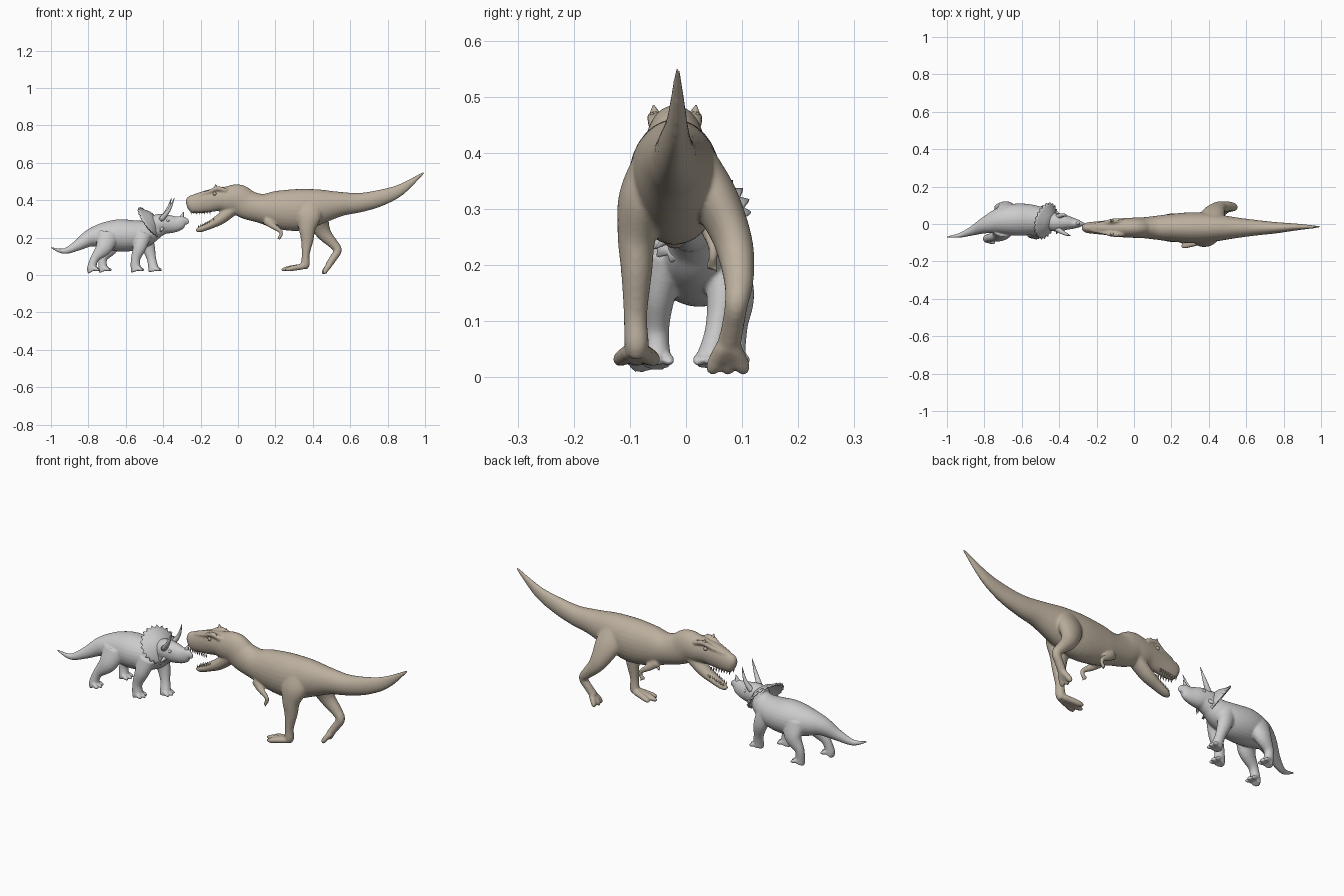
import bpy, bmesh, math
from mathutils import Vector

TAN = bpy.data.materials.new("tan_hide")
TAN.diffuse_color = (0.50, 0.43, 0.34, 1)


def tube(bm, pts, n=20, steps=5):
    """Closed loft; each point is x, y, z, sideways radius, other radius."""
    P = [Vector(p) for p in pts]
    S = []
    for i in range(len(P) - 1):
        a, b, c, d = P[max(i - 1, 0)], P[i], P[i + 1], P[min(i + 2, len(P) - 1)]
        for k in range(steps):
            t = k / steps
            S.append(b + 0.5 * t * ((c - a) + t * ((2 * a - 5 * b + 4 * c - d)
                                                   + t * (3 * (b - c) + d - a))))
    S.append(P[-1])
    rings = []
    for i, s in enumerate(S):
        tan = Vector((S[min(i + 1, len(S) - 1)] - S[max(i - 1, 0)])[:3]).normalized()
        side = Vector((0, 1, 0)) - tan * tan.y
        side.normalize()
        up = side.cross(tan)
        rings.append([bm.verts.new(Vector(s[:3])
                      + side * max(s[3], .001) * math.cos(2 * math.pi * j / n)
                      + up * max(s[4], .001) * math.sin(2 * math.pi * j / n)) for j in range(n)])
    for a, b in zip(rings, rings[1:]):
        for j in range(n):
            bm.faces.new((a[j], a[(j + 1) % n], b[(j + 1) % n], b[j]))
    bm.faces.new(rings[0])
    bm.faces.new(rings[-1][::-1])


def spike(bm, base, tip, r, bend=(0, 0, 0), n=8):
    a, b = Vector(base), Vector(tip)
    m = (a + b) / 2 + Vector(bend)
    tube(bm, [(*a, r, r), (*m, r * .62, r * .62), (*b, r * .08, r * .08)], n, 3)


def finish(name, bm, mat=None, voxel=0):
    bmesh.ops.recalc_face_normals(bm, faces=bm.faces)
    me = bpy.data.meshes.new(name)
    bm.to_mesh(me)
    bm.free()
    ob = bpy.data.objects.new(name, me)
    bpy.context.collection.objects.link(ob)
    if mat:
        me.materials.append(mat)
    me.shade_smooth()
    if voxel:
        r = ob.modifiers.new("blend", 'REMESH')
        r.mode, r.voxel_size, r.use_smooth_shade = 'VOXEL', voxel, True
        s = ob.modifiers.new("soften", 'SMOOTH')
        s.factor, s.iterations = 0.5, 5
    return ob


def toes(bm, heel, length, spread, drop, r):
    x, y, z = heel
    for k in (-1, 0, 1):
        ln = length * (1 - .18 * abs(k))
        tube(bm, [(x, y + k * spread * .3, z, r, r),
                  (x - ln * .55, y + k * spread * .75, z - drop * .5, r, r * .95),
                  (x - ln * .85, y + k * spread, z - drop * .85, r * .85, r * .75),
                  (x - ln, y + k * spread * 1.1, z - drop, r * .3, r * .3)], 10, 3)


# ---------- hunter: trunk, tail, neck and skull ----------
C = -.02
bm = bmesh.new()
tube(bm, [(.995, -.015, .549, .004, .005), (.87, -.016, .457, .018, .030), (.76, C, .412, .030, .044),
          (.65, C, .387, .042, .052), (.55, C, .380, .055, .065), (.43, C, .365, .074, .095),
          (.32, C, .348, .083, .112), (.20, C, .350, .074, .100), (.12, C, .357, .064, .078),
          (.05, C, .376, .056, .078), (0, C, .405, .054, .080), (-.05, C, .405, .052, .072),
          (-.10, C, .405, .046, .062), (-.16, C, .395, .038, .060), (-.22, C, .382, .032, .053),
          (-.258, C, .378, .026, .044), (-.275, C, .374, .012, .020)], 28)
# lower jaw
tube(bm, [(-.02, C, .360, .040, .035), (-.09, C, .302, .036, .030), (-.15, C, .268, .028, .022),
          (-.20, C, .246, .022, .017), (-.225, C, .238, .010, .008)])
# planted leg
tube(bm, [(.39, -.05, .39, .040, .070), (.38, -.078, .32, .042, .068), (.37, -.088, .25, .034, .046),
          (.37, -.088, .19, .028, .034), (.362, -.09, .11, .021, .021), (.36, -.088, .06, .022, .024),
          (.352, -.088, .038, .018, .018)])
toes(bm, (.35, -.088, .046), .12, .030, .018, .016)
# trailing leg
tube(bm, [(.40, .01, .39, .040, .070), (.42, .050, .32, .042, .066), (.44, .078, .26, .036, .050),
          (.465, .090, .215, .032, .038), (.508, .094, .168, .026, .027), (.533, .090, .132, .021, .022),
          (.508, .083, .088, .020, .020), (.482, .075, .05, .022, .018)])
toes(bm, (.49, .075, .054), .040, .028, .048, .015)
# arms and fingers
for s in (-1, 1):
    y = lambda d: C + s * d
    tube(bm, [(.15, y(.046), .295, .018, .026), (.185, y(.060), .264, .015, .018),
              (.226, y(.068), .236, .010, .012), (.230, y(.068), .214, .009, .010),
              (.216, y(.066), .196, .008, .009)], 10)
    for k in (0, 1):
        spike(bm, (.219, y(.062 + k * .010), .203), (.206 + k * .020, y(.060 + k * .014), .182), .007)
    # cheek and brow ridge
    tube(bm, [(-.06, y(.036), .450, .012, .012), (-.11, y(.036), .462, .014, .013),
              (-.16, y(.027), .443, .010, .010), (-.23, y(.014), .425, .007, .007)], 10)
finish("hunter_body", bm, TAN, .0055)

bm = bmesh.new()
for s in (-1, 1):
    spike(bm, (-.115, C + s * .034, .458), (-.122, C + s * .038, .485), .014)
    spike(bm, (-.095, C + s * .036, .456), (-.080, C + s * .042, .472), .012)
finish("hunter_brow_crests", bm, TAN)

# teeth along both jaws
bm = bmesh.new()
for i in range(8):
    t = i / 7
    for s in (-1, 1):
        x, y = -.252 + .10 * t, C + s * (.016 + .012 * t)
        spike(bm, (x, y, .341), (x + .003, y, .324), .0045, n=6)
        x, y, z = -.212 + .08 * t, C + s * (.013 + .012 * t), .254 + .034 * t
        spike(bm, (x, y, z), (x + .002, y, z + .014), .0035, n=6)
finish("hunter_teeth", bm, TAN)

# ---------- grazer: trunk, tail and head ----------
bm = bmesh.new()
tube(bm, [(-1, -.070, .147, .004, .004), (-.93, -.060, .128, .013, .015), (-.86, -.035, .157, .026, .028),
          (-.79, -.005, .198, .046, .047), (-.72, .015, .210, .070, .070), (-.64, .023, .212, .085, .086),
          (-.56, .023, .212, .083, .082), (-.49, .020, .226, .068, .068), (-.44, .015, .250, .050, .055),
          (-.40, .010, .265, .044, .046)], 28)
tube(bm, [(-.46, .014, .265, .045, .050), (-.42, .010, .275, .050, .052), (-.37, .008, .272, .042, .050),
          (-.33, .004, .273, .031, .042), (-.295, .001, .283, .020, .033), (-.276, 0, .282, .010, .020),
          (-.268, 0, .272, .004, .006)], 18)
# legs: hip, knee, ankle and sole for each
LEGS = [[(-.505, -.030, .22, .034, .046), (-.525, -.048, .15, .030, .036), (-.548, -.052, .085, .022, .025),
         (-.546, -.052, .035, .025, .028), (-.543, -.052, .021, .026, .029)],
        [(-.505, .058, .22, .034, .046), (-.480, .066, .15, .030, .036), (-.462, .056, .085, .022, .025),
         (-.452, .044, .035, .025, .028), (-.449, .043, .021, .026, .029)],
        [(-.695, -.030, .22, .038, .062), (-.715, -.058, .15, .034, .046), (-.765, -.072, .09, .022, .024),
         (-.782, -.078, .038, .023, .025), (-.777, -.078, .021, .025, .028)],
        [(-.675, .065, .22, .038, .062), (-.685, .088, .15, .034, .046), (-.722, .088, .09, .022, .024),
         (-.722, .083, .038, .023, .025), (-.717, .083, .021, .025, .028)]]
for leg in LEGS:
    tube(bm, leg)
    x, y = leg[-1][:2]
    for k in (-1, 0, 1):
        tube(bm, [(x, y + k * .015, .036, .011, .012), (x + .028 - abs(k) * .006, y + k * .021, .030, .011, .010),
                  (x + .042 - abs(k) * .008, y + k * .025, .025, .004, .004)], 10, 3)
finish("grazer_body", bm, None, .0045)

# frill: shallow saucer with a toothed rim, turned slightly to the front
bm = bmesh.new()
N = Vector((.78, -.25, .57)).normalized()
U = Vector((0, 0, 1)).cross(N).normalized()
V = N.cross(U)
cen, n = Vector((-.472, .016, .283)), 44
rings = []
for r, off in ((.015, .035), (.05, .026), (.083, .003), (.088, -.003)):
    ring = []
    for j in range(n):
        a = 2 * math.pi * j / n
        q = r + (.014 if r > .087 and j % 2 else 0)
        ring.append(bm.verts.new(cen + N * off + (U * math.cos(a) + V * math.sin(a) * .95) * q))
    rings.append(ring)
for a, b in zip(rings, rings[1:]):
    for j in range(n):
        bm.faces.new((a[j], b[j], b[(j + 1) % n], a[(j + 1) % n]))
bm.faces.new(rings[0])
frill = finish("grazer_frill", bm)
so = frill.modifiers.new("thickness", 'SOLIDIFY')
so.thickness, so.offset = .009, 0

# brow horns, nose horn, cheek spikes
bm = bmesh.new()
for s in (-1, 1):
    spike(bm, (-.412, .006 + s * .032, .295), (-.348 - s * .008, -.010 + s * .052, .412), .015,
          (.007, s * .008, -.006), 12)
    spike(bm, (-.405, .010 + s * .038, .250), (-.415, .010 + s * .064, .230), .011)
spike(bm, (-.302, .002, .306), (-.290, .002, .338), .012)
finish("grazer_horns", bm)

# eyes for both animals
for name, x, y, z, w, r, mat in (("hunter_eyes", -.125, C, .435, .036, .010, TAN),
                                 ("grazer_eyes", -.375, .008, .292, .037, .008, None)):
    bm = bmesh.new()
    for s in (-1, 1):
        ball = bmesh.ops.create_uvsphere(bm, u_segments=12, v_segments=8, radius=r)
        bmesh.ops.translate(bm, verts=ball["verts"], vec=(x, y + s * w, z))
    finish(name, bm, mat)
